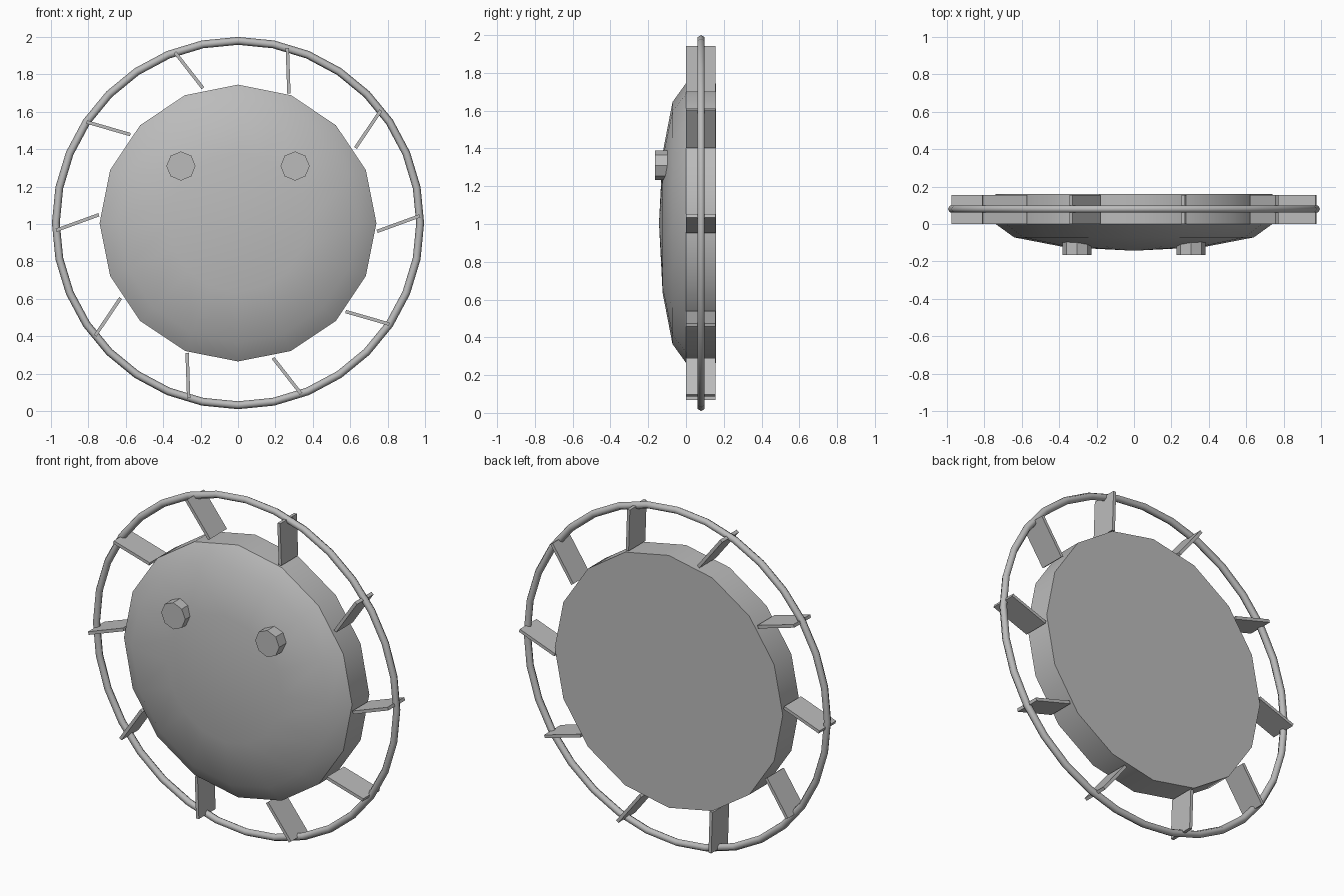
import bpy, bmesh, math
from mathutils import Matrix, Vector

if "Cube" in bpy.data.objects:
    bpy.data.objects.remove(bpy.data.objects["Cube"])

CZ = 1.005  # height of the wheel centre
grey = bpy.data.materials.new("plain grey")
grey.diffuse_color = (0.5, 0.5, 0.5, 1)
grey.use_nodes = True
grey.node_tree.nodes["Principled BSDF"].inputs["Base Color"].default_value = grey.diffuse_color


def finish(name, bm, angle=None):
    """Turn a bmesh into an object, smooth below the given angle."""
    bmesh.ops.recalc_face_normals(bm, faces=bm.faces)
    me = bpy.data.meshes.new(name)
    bm.to_mesh(me)
    bm.free()
    ob = bpy.data.objects.new(name, me)
    bpy.context.collection.objects.link(ob)
    me.materials.append(grey)
    if angle:
        bpy.ops.object.select_all(action='DESELECT')
        ob.select_set(True)
        bpy.context.view_layer.objects.active = ob
        bpy.ops.object.shade_smooth_by_angle(angle=math.radians(angle))
    return ob


def ring(bm, r, y, n):
    return [bm.verts.new((r * math.sin(2 * math.pi * i / n), y,
                          CZ + r * math.cos(2 * math.pi * i / n))) for i in range(n)]


def bridge(bm, a, b):
    n = len(a)
    for i in range(n):
        bm.faces.new((a[i], a[(i + 1) % n], b[(i + 1) % n], b[i]))


# Body: short drum with a flat back and a shallow domed front
R, DOME, N = 0.74, 0.143, 16
bm = bmesh.new()
rings = [ring(bm, R, 0.16, N), ring(bm, R, 0.0, N)]
for a in (60, 30):
    t = math.radians(a)
    rings.append(ring(bm, R * math.sin(t), -DOME * math.cos(t), N))
for a, b in zip(rings, rings[1:]):
    bridge(bm, a, b)
bm.faces.new(rings[0])
tip = bm.verts.new((0, -DOME, CZ))
for i in range(N):
    bm.faces.new((rings[-1][i], rings[-1][(i + 1) % N], tip))
finish("domed_body", bm, 30)

# Outer hoop: thin tube swept around the body
bm = bmesh.new()
MAJOR, MINOR, SIDES = 0.974, 0.021, 6
loops = [ring(bm, MAJOR + MINOR * math.cos(2 * math.pi * k / SIDES),
              0.08 + MINOR * math.sin(2 * math.pi * k / SIDES), 32) for k in range(SIDES)]
for k in range(SIDES):
    bridge(bm, loops[k], loops[(k + 1) % SIDES])
finish("outer_hoop", bm, 75)

# Paddles: ten tilted blades joining body and hoop
for i in range(10):
    bm = bmesh.new()
    spin = Matrix.Rotation(-math.radians(36 * i), 4, 'Y')
    tilt = Matrix.Rotation(-math.radians(20), 4, 'Y')
    place = (Matrix.Translation((0, 0.0785, CZ)) @ spin
             @ Matrix.Translation((0.858, 0, -0.003)) @ tilt
             @ Matrix.Diagonal((0.243, 0.155, 0.018, 1)))
    bmesh.ops.create_cube(bm, size=1, matrix=place)
    finish(f"paddle_{i + 1}", bm)

# Eyes: two short eight-sided studs
for side, x in (("left", -0.305), ("right", 0.305)):
    bm = bmesh.new()
    place = Matrix.Translation((x, -0.1225, 1.31)) @ Matrix.Rotation(math.pi / 2, 4, 'X')
    bmesh.ops.create_cone(bm, cap_ends=True, segments=8, radius1=0.078, radius2=0.078,
                          depth=0.085, matrix=place)
    finish(f"{side}_eye_stud", bm, 30)
